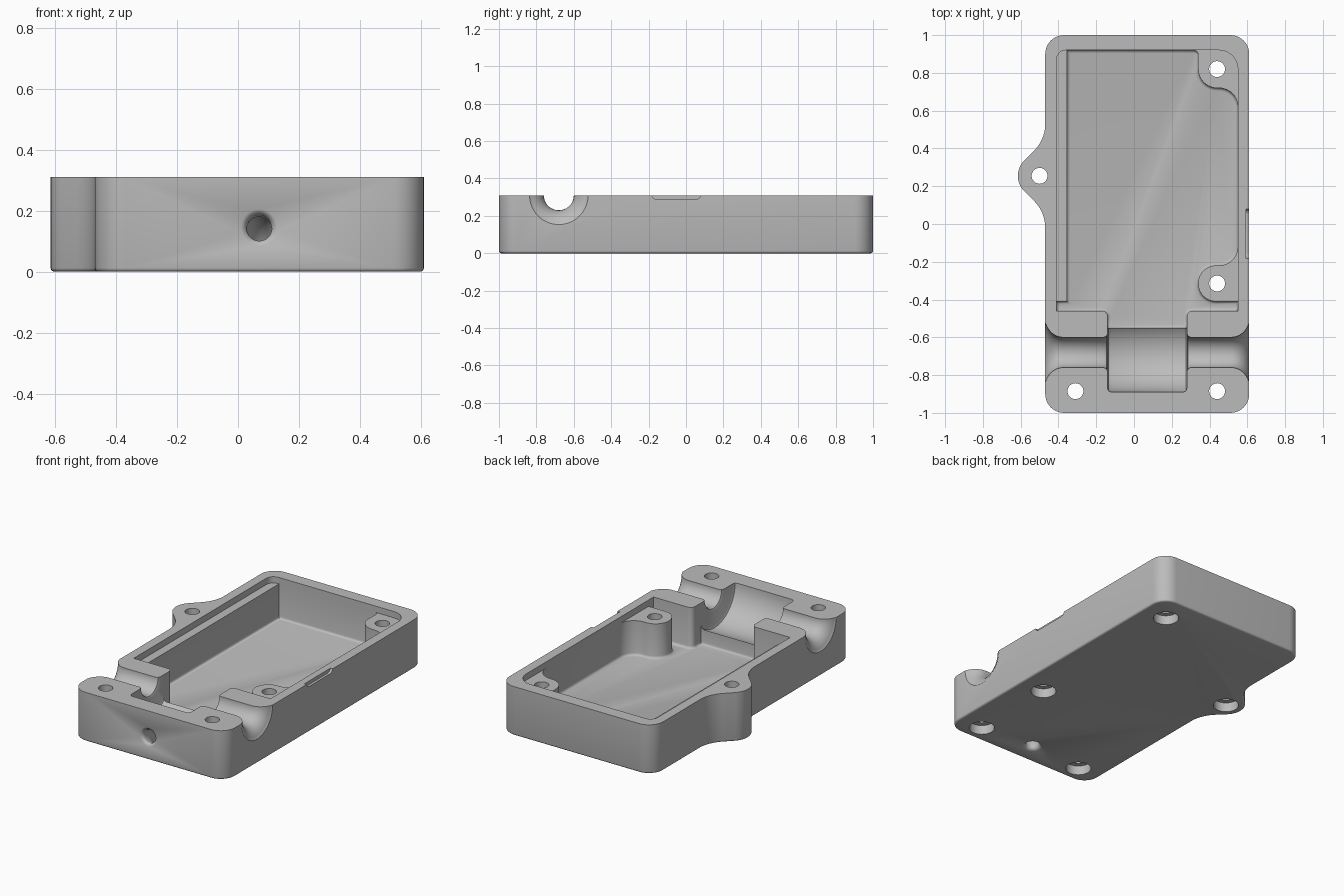
import bpy, bmesh, math
from mathutils import Vector, Matrix

if "Cube" in bpy.data.objects:
    bpy.data.objects.remove(bpy.data.objects["Cube"])

H, LEDGE, FLOOR = 0.31, 0.27, 0.05      # rim, ledge and floor heights
MID, AXIS_Y = 0.07, -0.68               # body centre line, channel axis

grey = bpy.data.materials.new("plain_grey")
grey.use_nodes = True
grey.diffuse_color = (0.5, 0.5, 0.5, 1)
grey.node_tree.nodes["Principled BSDF"].inputs["Base Color"].default_value = (0.5, 0.5, 0.5, 1)


def finish(bm, name):
    bmesh.ops.recalc_face_normals(bm, faces=bm.faces)
    mesh = bpy.data.meshes.new(name)
    bm.to_mesh(mesh)
    bm.free()
    mesh.materials.append(grey)
    ob = bpy.data.objects.new(name, mesh)
    bpy.context.collection.objects.link(ob)
    return ob


def rounded(corners, steps=10):
    """Outline from (x, y, radius) corners."""
    out = []
    for i, (x, y, r) in enumerate(corners):
        p = Vector((x, y))
        if r == 0:
            out.append(p)
            continue
        a = (Vector(corners[i - 1][:2]) - p).normalized()
        b = (Vector(corners[(i + 1) % len(corners)][:2]) - p).normalized()
        half = a.angle(b) / 2
        centre = p + (a + b).normalized() * r / math.sin(half)
        start = p + a * r / math.tan(half) - centre
        end = p + b * r / math.tan(half) - centre
        sweep = start.angle_signed(end)
        for k in range(steps + 1):
            out.append(centre + Matrix.Rotation(-sweep * k / steps, 2) @ start)
    return out


def prism(name, corners, z0, z1, bevel=0, segments=3):
    """Extruded outline, with the bottom edge optionally rounded."""
    bm = bmesh.new()
    base = bm.faces.new([bm.verts.new((p.x, p.y, z0)) for p in rounded(corners)])
    ext = bmesh.ops.extrude_face_region(bm, geom=[base], use_keep_orig=True)
    for v in ext["geom"]:
        if isinstance(v, bmesh.types.BMVert):
            v.co.z = z1
    if bevel:
        bmesh.ops.bevel(bm, geom=list(base.edges), offset=bevel, segments=segments,
                        profile=0.5, affect='EDGES')
    return finish(bm, name)


def lathe(name, profile, matrix, steps=64):
    """Solid of revolution about local z from (radius, height) points."""
    bm = bmesh.new()
    rings = []
    for r, h in profile:
        rings.append([bm.verts.new((r * math.cos(t), r * math.sin(t), h))
                      for t in (math.tau * k / steps for k in range(steps))])
    for lo, hi in zip(rings, rings[1:]):
        for k in range(steps):
            n = (k + 1) % steps
            bm.faces.new((lo[k], lo[n], hi[n], hi[k]))
    bm.faces.new(rings[0])
    bm.faces.new(rings[-1])
    bm.transform(matrix)
    return finish(bm, name)


def cut(target, cutter):
    mod = target.modifiers.new("cut", 'BOOLEAN')
    mod.operation, mod.solver, mod.object = 'DIFFERENCE', 'EXACT', cutter
    bpy.context.view_layer.objects.active = target
    bpy.ops.object.modifier_apply(modifier=mod.name)
    bpy.data.objects.remove(cutter)


# Outer shell with the side lug
case = prism("case_shell", [
    (-0.47, -1, 0.1), (0.61, -1, 0.1), (0.61, 1, 0.1), (-0.47, 1, 0.1),
    (-0.47, 0.447, 0.2), (-0.663, 0.255, 0.115), (-0.47, 0.063, 0.2)], 0, H, 0.012)

# Main cavity, outlined around the two screw bosses, and its upper ledge
cut(case, prism("cavity", [
    (-0.355, 0.92, 0), (0.34, 0.92, 0.025), (0.34, 0.72, 0.1), (0.55, 0.72, 0.1),
    (0.55, -0.22, 0.1), (0.34, -0.22, 0.094), (0.34, -0.41, 0.094), (0.55, -0.41, 0),
    (0.55, -0.46, 0), (0.28, -0.46, 0.03), (0.28, -0.55, 0), (-0.14, -0.55, 0),
    (-0.14, -0.46, 0.03), (-0.41, -0.46, 0), (-0.41, -0.41, 0), (-0.355, -0.41, 0)],
    FLOOR, H + 0.1, 0.016))
cut(case, prism("ledge", [
    (-0.41, 0.92, 0.05), (0.55, 0.92, 0.1), (0.55, -0.459, 0), (-0.41, -0.459, 0)],
    LEDGE, H + 0.1))

# Cross channel: flared mouths, narrow necks and a wide drum in the middle
half = [(0.21, 0.19), (0.204, 0.204), (0.19, 0.21), (0.1, 0.21), (0.086, 0.216), (0.08, 0.23)]
for k in range(9):
    t = math.radians(70) * k / 8
    half.append((0.08 + 0.115 * (1 - math.cos(t)), 0.445 + 0.1 * math.sin(t)))
half.append((0.19, 0.58))
profile = [(r, -h) for r, h in reversed(half)] + half
along_x = Matrix.Translation((MID, AXIS_Y, H)) @ Matrix.Rotation(math.pi / 2, 4, 'Y')
cut(case, lathe("cross_channel", profile, along_x))

# Screw holes with counterbores underneath
for x, y in ((0.44, 0.82), (0.44, -0.315), (0.44, -0.885), (-0.31, -0.885), (-0.5, 0.255)):
    cut(case, lathe("screw_hole", [(0.075, -0.1), (0.075, 0.06), (0.042, 0.06), (0.042, 0.5)],
                    Matrix.Translation((x, y, 0)), 40))

# Curved cord hole from the front face to the underside, with softened mouths
bpy.ops.mesh.primitive_torus_add(location=(MID, -1, 0), rotation=(0, math.pi / 2, 0),
                                 major_radius=0.143, minor_radius=0.041,
                                 major_segments=64, minor_segments=32)
cut(case, bpy.context.object)
mouth = [(0.062, -0.05), (0.062, -0.001), (0.052, 0.004), (0.045, 0.011), (0.04, 0.024)]
cut(case, lathe("front_mouth", mouth, Matrix.Translation((MID, -1, 0.145))
                @ Matrix.Rotation(-math.pi / 2, 4, 'X'), 32))
cut(case, lathe("under_mouth", mouth, Matrix.Translation((MID, -0.857, 0)), 32))

# Shallow pry notch on the left rim, drawn in (y, z) and turned to face +x
notch = prism("pry_notch", [(-0.185, 0.36, 0), (-0.185, 0.288, 0.03),
                            (0.08, 0.288, 0.03), (0.08, 0.36, 0)], 0.594, 0.7)
notch.data.transform(Matrix(((0, 0, 1, 0), (1, 0, 0, 0), (0, 1, 0, 0), (0, 0, 0, 1))))
cut(case, notch)

bpy.ops.object.select_all(action='DESELECT')
case.select_set(True)
bpy.context.view_layer.objects.active = case
bpy.ops.object.shade_smooth_by_angle(angle=math.radians(32))
